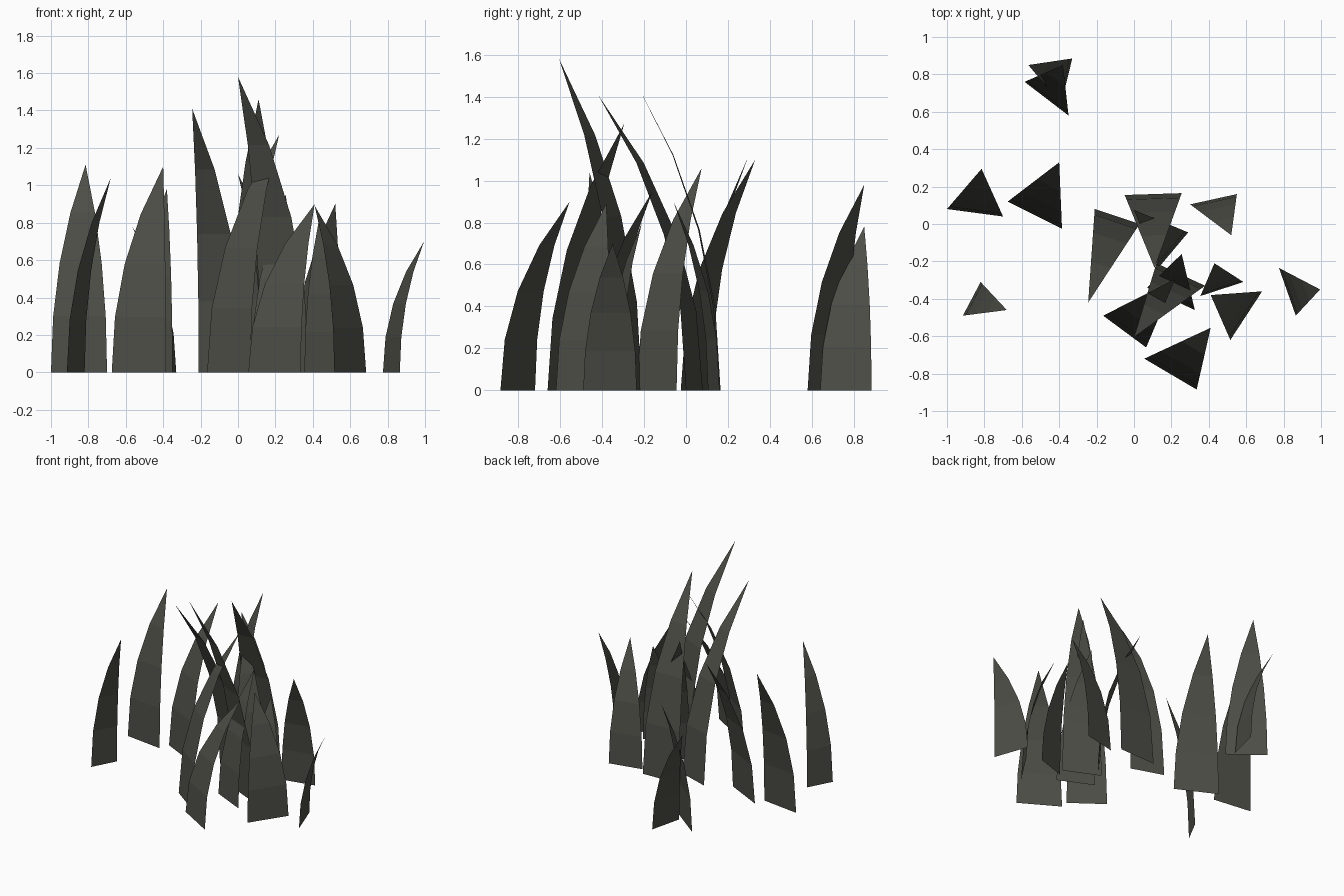
import bpy
import bmesh
from mathutils import Vector

default_cube = bpy.data.objects.get("Cube")
if default_cube:
    bpy.data.objects.remove(default_cube, do_unlink=True)

# One dark olive-grey material for every blade
grass = bpy.data.materials.new("dark_grey_grass")
grass.use_nodes = True
colour = (0.075, 0.075, 0.063, 1)
grass.diffuse_color = colour
grass.node_tree.nodes["Principled BSDF"].inputs["Base Color"].default_value = colour

SEGMENTS = 4


def grass_blade(name, root_a, root_b, tip):
    """Flat tapering blade that rises from a root edge and bends over to its tip."""
    a = Vector((*root_a, 0))
    b = Vector((*root_b, 0))
    tip = Vector(tip)
    middle = (a + b) / 2
    half = (b - a) / 2
    lean = Vector((tip.x - middle.x, tip.y - middle.y, 0))

    bm = bmesh.new()
    previous = None
    for step in range(SEGMENTS):
        t = step / SEGMENTS
        rise = tip.z * (t + 0.1 * t * (1 - t))
        centre = middle + lean * t ** 2 + Vector((0, 0, rise))
        width = half * (1 - t ** 2)
        row = [bm.verts.new(centre - width), bm.verts.new(centre + width)]
        if previous:
            bm.faces.new((previous[0], previous[1], row[1], row[0]))
        previous = row
    bm.faces.new((previous[0], previous[1], bm.verts.new(tip)))

    # Outer side of the bend faces upward
    bm.normal_update()
    for face in bm.faces:
        if face.normal.z < 0:
            face.normal_flip()

    mesh = bpy.data.meshes.new(name)
    bm.to_mesh(mesh)
    bm.free()
    mesh.materials.append(grass)
    blade = bpy.data.objects.new(name, mesh)
    bpy.context.collection.objects.link(blade)
    return blade


# Blades in each clump: two root corners on the ground, then the tip
clumps = {
    "back_blade": [
        ((-.33, .885), (-.39, .64), (-.565, .85, .78)),
        ((-.585, .76), (-.35, .58), (-.38, .85, .98)),
    ],
    "right_blade": [
        ((-1, .08), (-.7, .04), (-.815, .295, 1.11)),
        ((-.675, .12), (-.385, -.025), (-.4, .33, 1.1)),
        ((-.915, -.49), (-.82, -.31), (-.68, -.46, 1.04)),
    ],
    "middle_blade": [
        ((-.21, .08), (.03, 0), (-.245, -.42, 1.41)),
        ((-.05, .155), (.255, .165), (.11, -.235, 1.46)),
        ((.12, -.21), (.38, -.33), (0, -.605, 1.58)),
        ((.29, -.045), (.13, -.235), (0, .075, 1.06)),
        ((.07, -.34), (.325, -.46), (.255, -.16, .95)),
    ],
    "front_blade": [
        ((-.165, -.49), (.065, -.66), (.22, -.295, 1.27)),
        ((.055, -.72), (.335, -.885), (.41, -.555, .9)),
    ],
    "left_blade": [
        ((.3, .105), (.55, .16), (.52, -.06, .9)),
        ((.515, -.62), (.685, -.36), (.41, -.38, .89)),
        ((.355, -.385), (.585, -.31), (.43, -.21, .8)),
        ((.775, -.235), (.865, -.49), (.995, -.35, .7)),
    ],
}

for clump_name, blades in clumps.items():
    for number, (root_a, root_b, tip) in enumerate(blades, 1):
        grass_blade(f"{clump_name}_{number}", root_a, root_b, tip)
